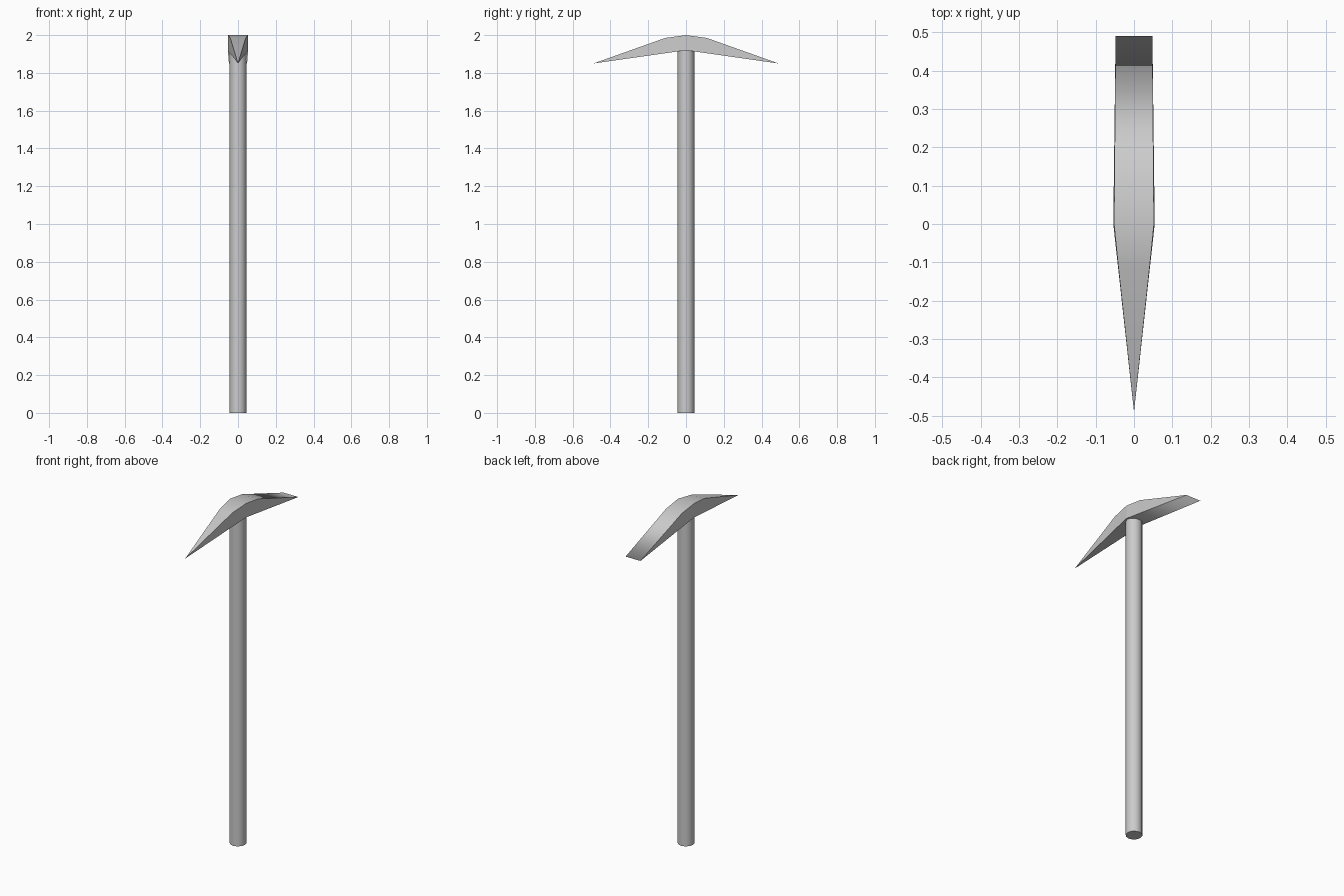
import bpy, bmesh, math

cube = bpy.data.objects.get("Cube")
if cube:
    bpy.data.objects.remove(cube, do_unlink=True)


def material(name, colour):
    mat = bpy.data.materials.new(name)
    mat.use_nodes = True
    mat.diffuse_color = colour
    mat.node_tree.nodes["Principled BSDF"].inputs["Base Color"].default_value = colour
    return mat


grey = material("plain grey", (0.6, 0.6, 0.6, 1))


def finish(name, bm):
    bmesh.ops.recalc_face_normals(bm, faces=bm.faces)
    mesh = bpy.data.meshes.new(name)
    bm.to_mesh(mesh)
    bm.free()
    mesh.materials.append(grey)
    obj = bpy.data.objects.new(name, mesh)
    bpy.context.collection.objects.link(obj)
    return obj


# Handle: straight round shaft
bm = bmesh.new()
bmesh.ops.create_cone(bm, cap_ends=True, segments=12, radius1=0.045, radius2=0.045, depth=1.94)
bmesh.ops.translate(bm, verts=bm.verts, vec=(0, 0, 0.97))
for f in bm.faces:
    f.smooth = abs(f.normal.z) < 0.5
for e in bm.edges:
    e.smooth = all(f.smooth for f in e.link_faces)
finish("handle", bm)

# Pick head: closed side outline (half width, y, z), from spike over the top to the chisel and back
outline = [
    (0.0, -0.49, 1.85), (0.041, -0.11, 1.985), (0.052, 0, 2.0),
    (0.051, 0.11, 1.985), (0.048, 0.49, 1.85), (0.054, 0, 1.92),
]
bm = bmesh.new()
left = [bm.verts.new((w, y, z)) for w, y, z in outline]
right = [bm.verts.new((-w, y, z)) if w else left[0] for w, y, z in outline]

# Band of top and underside faces, smooth all the way round
for i in range(len(outline)):
    j = (i + 1) % len(outline)
    loop = dict.fromkeys((left[i], left[j], right[j], right[i]))
    bm.faces.new(list(loop)).smooth = True

# Flat cheeks, split at the handle, with crisp borders
for side in (left, right):
    for half in ((0, 1, 2, 5), (2, 3, 4, 5)):
        cheek = bm.faces.new([side[i] for i in half])
        for e in cheek.edges:
            e.smooth = False
finish("pick_head", bm)
